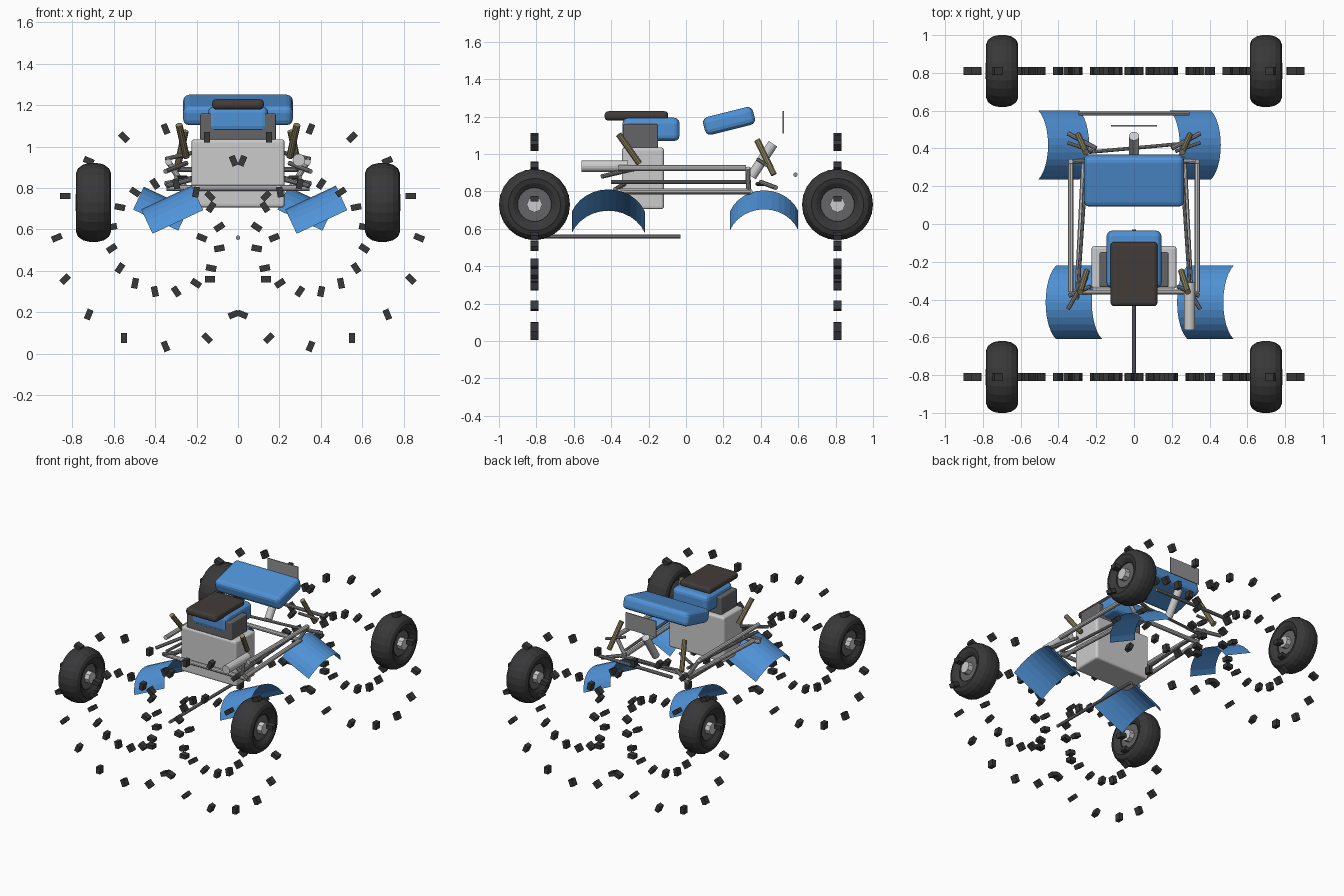
import bpy, bmesh
from math import sin, cos, pi, radians
from mathutils import Vector, Matrix

if "Cube" in bpy.data.objects:
    bpy.data.objects.remove(bpy.data.objects["Cube"])


def material(name, rgb):
    m = bpy.data.materials.new(name)
    m.diffuse_color = (*rgb, 1)
    m.use_nodes = True
    m.node_tree.nodes["Principled BSDF"].inputs["Base Color"].default_value = m.diffuse_color
    return m


BLUE = material("blue", (0.08, 0.29, 0.68))
RUBBER = material("rubber", (0.04, 0.04, 0.042))
PAD = material("pad", (0.055, 0.045, 0.04))
DARK = material("dark_metal", (0.13, 0.13, 0.14))
STEEL = material("steel", (0.28, 0.28, 0.29))
LIGHT = material("light_metal", (0.6, 0.6, 0.61))
BRONZE = material("bronze", (0.27, 0.23, 0.12))


def finish(name, bm, mat, smooth=False):
    bmesh.ops.recalc_face_normals(bm, faces=bm.faces)
    for f in bm.faces:
        f.smooth = smooth
    me = bpy.data.meshes.new(name)
    bm.to_mesh(me)
    bm.free()
    ob = bpy.data.objects.new(name, me)
    bpy.context.collection.objects.link(ob)
    me.materials.append(mat)
    return ob


def box(name, center, size, mat, bevel=0.0, tilt=0.0):
    bm = bmesh.new()
    bmesh.ops.create_cube(bm, size=1, matrix=Matrix.Diagonal((*size, 1)))
    ob = finish(name, bm, mat)
    ob.location = center
    ob.rotation_euler.x = tilt
    if bevel:
        b = ob.modifiers.new("bevel", 'BEVEL')
        b.width, b.segments = bevel, 3
    return ob


def tube(name, a, b, r, mat, sides=10):
    a, b = Vector(a), Vector(b)
    d = b - a
    bm = bmesh.new()
    bmesh.ops.create_cone(bm, cap_ends=True, segments=sides, radius1=r, radius2=r, depth=d.length,
                          matrix=Matrix.Translation((a + b) / 2) @ d.to_track_quat('Z', 'Y').to_matrix().to_4x4())
    return finish(name, bm, mat)


def pair(name, a, b, r, mat):
    for s, side in ((-1, "left"), (1, "right")):
        tube(f"{side}_{name}", (s * a[0], *a[1:]), (s * b[0], *b[1:]), r, mat)


def lathe_x(name, profile, center, mat, sides=24):
    """Closed (x, radius) profile spun about the x axis."""
    bm = bmesh.new()
    rings = [[bm.verts.new((x, r * cos(2 * pi * i / sides), r * sin(2 * pi * i / sides)))
              for x, r in profile] for i in range(sides)]
    n = len(profile)
    for i in range(sides):
        p, q = rings[i], rings[(i + 1) % sides]
        for j in range(n):
            k = (j + 1) % n
            bm.faces.new((p[j], p[k], q[k], q[j]))
    ob = finish(name, bm, mat)
    ob.location = center
    return ob


def fender(name, center, length, r, half, tilt):
    bm = bmesh.new()
    mid = r * (1 + cos(half)) / 2
    rows = []
    for i in range(13):
        a = -half + 2 * half * i / 12
        rows.append([bm.verts.new((x, r * sin(a), r * cos(a) - mid)) for x in (-length / 2, length / 2)])
    for p, q in zip(rows, rows[1:]):
        bm.faces.new((p[0], p[1], q[1], q[0]))
    ob = finish(name, bm, BLUE)
    ob.location = center
    ob.rotation_euler.y = tilt


# Wheels and hubs
TIRE = [(-.06, .09), (-.078, .115), (-.085, .14), (-.075, .165), (-.05, .183), (-.02, .19),
        (.02, .19), (.05, .183), (.075, .165), (.085, .14), (.078, .115), (.06, .09)]
RIM = [(-.05, .03), (-.05, .092), (.05, .092), (.05, .03)]
for sx, side in ((-1, "left"), (1, "right")):
    for sy, end in ((-1, "front"), (1, "rear")):
        tag = f"{end}_{side}"
        c = (sx * .698, sy * .81, .73)
        lathe_x(tag + "_tire", TIRE, c, RUBBER)
        lathe_x(tag + "_rim", RIM, c, DARK)
        tube(tag + "_hub", (sx * .613, c[1], .73), (sx * .786, c[1], .73), .042, LIGHT, 8)

        # Scattered tread blocks: two staggered rings
        bm = bmesh.new()
        for ring, start in ((.525, 0), (.265, 11.25)):
            for k in range(16):
                a = radians(start + 22.5 * k)
                # rings are laid out for the right side and mirrored to the left
                x, z = sx * (.35 + ring * cos(a)), .56 + ring * sin(a)
                rot = Matrix.Rotation(-sx * (a - radians(22.5)), 4, 'Y')
                bmesh.ops.create_cube(bm, size=1, matrix=Matrix.Translation((x, sy * .81, z)) @ rot
                                      @ Matrix.Diagonal((.05, .044, .03, 1)))
        finish(tag + "_tread_blocks", bm, RUBBER)

# Fenders
for x, side in ((-.318, "left"), (.378, "right")):
    fender(f"front_{side}_fender", (x, -.415, .695), .27, .211, radians(67.5), radians(-25))
for x, side in ((-.372, "left"), (.325, "right")):
    fender(f"rear_{side}_fender", (x, .418, .70), .24, .197, radians(67.5), radians(25))

# Body, seat and cowl
box("engine_block", (0, -.23, .87), (.45, .225, .33), LIGHT, .015)
box("seat_mount", (0, -.242, 1.095), (.365, .185, .13), DARK, .008)
box("seat", (0, -.187, 1.132), (.29, .305, .125), BLUE, .03)
box("back_pad", (0, -.265, 1.204), (.25, .34, .05), PAD, .02)
box("cowl", (0, .23, 1.177), (.53, .275, .098), BLUE, .03, radians(14))
box("number_plate", (0, .52, 1.17), (.245, .006, .12), STEEL)

# Frame
pair("upper_rail", (.335, .32, .925), (.335, -.36, .925), .016, LIGHT)
pair("lower_rail", (.265, .345, .80), (.30, -.36, .80), .015, LIGHT)
pair("brace_rail", (.25, .34, .85), (.30, -.40, .85), .010, STEEL)
pair("rear_corner_tube", (.335, .33, .925), (.255, .335, .80), .014, LIGHT)
tube("front_cross_tube", (-.345, -.36, .80), (.345, -.36, .80), .015, LIGHT)
tube("rear_cross_tube", (-.27, .34, .80), (.27, .34, .80), .015, LIGHT)
tube("rear_bar", (-.295, .585, .89), (.295, .585, .89), .012, STEEL)
tube("drive_shaft", (0, -.79, .56), (0, -.03, .56), .011, STEEL)
tube("steering_column", (0, .35, .88), (0, .465, 1.055), .027, LIGHT, 14)
tube("tie_rod", (-.24, .38, .84), (.25, .425, .84), .010, STEEL)

# Suspension arms and shocks
pair("rear_upper_arm", (.35, .48, .82), (.20, .40, .85), .013, STEEL)
pair("rear_lower_arm", (.35, .43, .94), (.22, .385, .97), .010, STEEL)
pair("front_upper_arm", (.35, -.45, .88), (.25, -.28, .92), .012, STEEL)
pair("front_lower_arm", (.345, -.38, .81), (.23, -.33, .84), .012, STEEL)
pair("front_shock", (.285, -.36, 1.105), (.25, -.25, .95), .017, BRONZE)
pair("rear_shock", (.255, .38, 1.075), (.295, .47, .89), .017, BRONZE)

# Exhaust
tube("exhaust", (.294, -.56, .935), (.294, -.31, .935), .03, LIGHT, 16)
